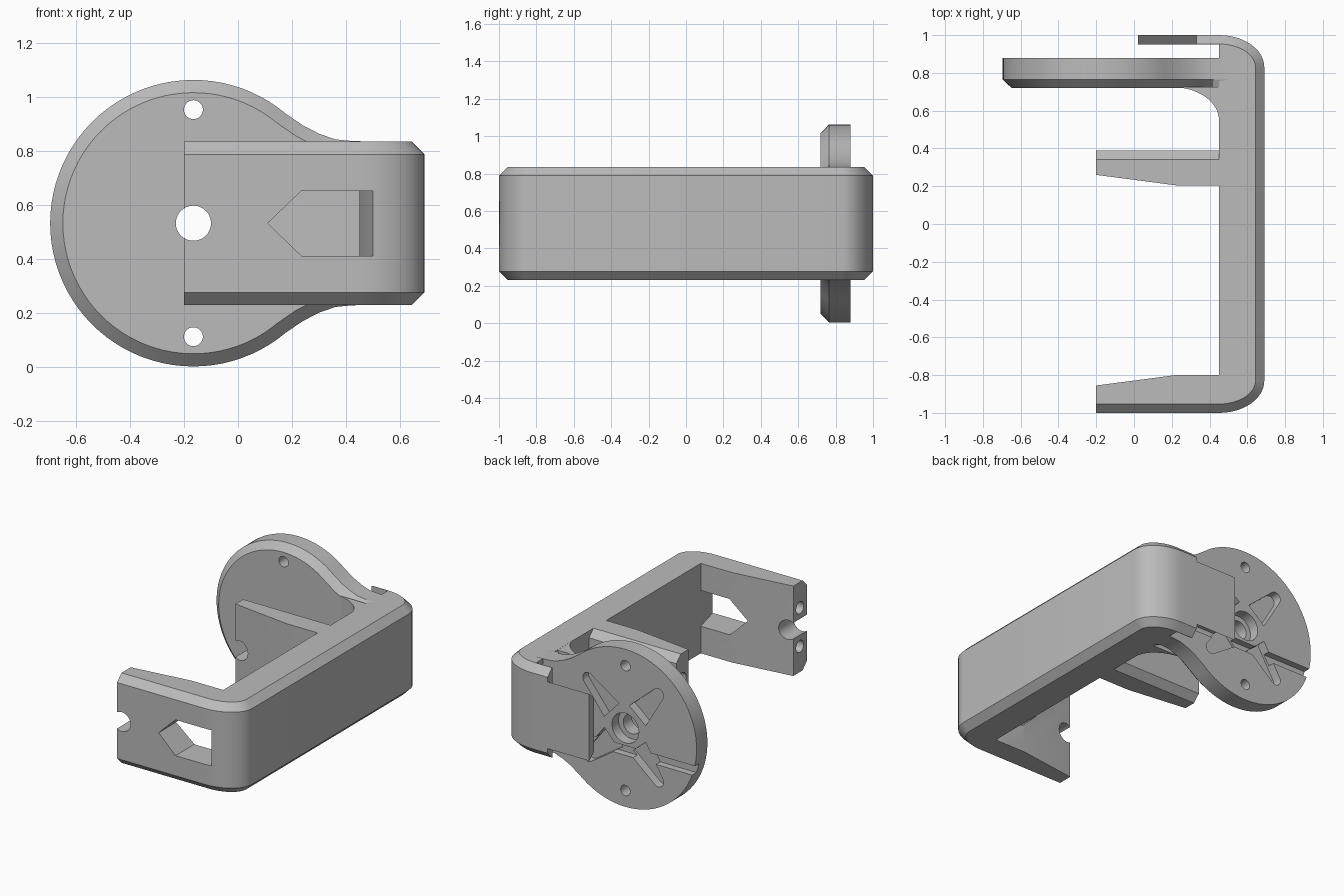
import bpy, bmesh, math
from mathutils import Vector, Matrix

cube = bpy.data.objects.get("Cube")
if cube:
    bpy.data.objects.remove(cube)

mat = bpy.data.materials.new("plain grey")
mat.use_nodes = True
GREY = (0.5, 0.5, 0.5, 1)
mat.diffuse_color = GREY
mat.node_tree.nodes["Principled BSDF"].inputs["Base Color"].default_value = GREY

CX, CZ = -0.165, 0.533        # hub axis
LO, HI, C = 0.23, 0.835, 0.047  # frame height range and chamfer


def finish(name, bm):
    bmesh.ops.recalc_face_normals(bm, faces=bm.faces)
    mesh = bpy.data.meshes.new(name)
    bm.to_mesh(mesh)
    bm.free()
    mesh.materials.append(mat)
    obj = bpy.data.objects.new(name, mesh)
    bpy.context.collection.objects.link(obj)
    return obj


def loft(name, rings):
    """Skin a stack of matching rings and cap both ends."""
    bm = bmesh.new()
    vs = [[bm.verts.new(p) for p in ring] for ring in rings]
    n = len(rings[0])
    for a, b in zip(vs, vs[1:]):
        for i in range(n):
            j = (i + 1) % n
            bm.faces.new((a[i], a[j], b[j], b[i]))
    bm.faces.new(vs[0])
    bm.faces.new(vs[-1])
    return finish(name, bm)


def at_z(pts, z):
    return [(x, y, z) for x, y in pts]


def at_y(pts, y):
    return [(x, y, z) for x, z in pts]


def chamfered(name, full, inset):
    return loft(name, [at_z(inset, LO), at_z(full, LO + C),
                       at_z(full, HI - C), at_z(inset, HI)])


def rod(name, centre, radius, length, axis):
    bm = bmesh.new()
    turn = Matrix.Rotation(math.pi / 2, 4, "X" if axis == "Y" else "Y")
    bmesh.ops.create_cone(bm, cap_ends=True, segments=40, radius1=radius, radius2=radius,
                          depth=length, matrix=Matrix.Translation(centre) @ turn)
    return finish(name, bm)


def cut(obj, cutters):
    for c in cutters:
        mod = obj.modifiers.new("cut", "BOOLEAN")
        mod.operation, mod.solver, mod.object = "DIFFERENCE", "EXACT", c
        bpy.context.view_layer.objects.active = obj
        bpy.ops.object.modifier_apply(modifier=mod.name)
        bpy.data.objects.remove(c)


def arc(cx, cy, rx, ry, a0, a1, n):
    out = []
    for i in range(n + 1):
        a = math.radians(a0 + (a1 - a0) * i / n)
        out.append((cx + rx * math.cos(a), cy + ry * math.sin(a)))
    return out


# C-shaped frame: front arm, spine and back shoulder
def frame_profile(d):
    front = arc(0.45, -0.83, 0.24 - d, 0.17 - d, -90, 0, 12)
    back = arc(0.45, 0.83, 0.24 - d, 0.17 - d, 0, 90, 12)
    return ([(-0.2, -1 + d)] + front + back +
            [(0.33, 1 - d), (0.33, 0.95), (0.45, 0.95), (0.45, -0.8),
             (0.22, -0.8), (-0.2, -0.855)])


frame = chamfered("frame", frame_profile(0), frame_profile(C))


def arrow(right):
    return [(0.11, CZ), (0.235, 0.412), (right, 0.412), (right, 0.653), (0.235, 0.653)]


def end_cutters(y):
    """Hub notch and two pin holes at the free end of an arm."""
    pins = [rod("pin_cutter", (-0.2, y, CZ + s * 0.13), 0.04, 0.36, "X") for s in (-1, 1)]
    return [rod("notch_cutter", (CX, y, CZ), 0.065, 0.4, "Y")] + pins


window = loft("window_cutter", [at_y(arrow(0.505), -1.02), at_y(arrow(0.449), -0.79)])
cut(frame, [window] + end_cutters(-0.925))

# Second clamp arm
def arm_profile(d):
    return [(-0.2, 0.26), (0.22, 0.205), (0.5, 0.205), (0.5, 0.388 - d), (-0.2, 0.388 - d)]


inner_arm = chamfered("inner_arm", arm_profile(0), arm_profile(C))
cut(inner_arm, end_cutters(0.325))

# Dovetail tab at the back
def tab_ring(h, y):
    return at_y([(0.02, CZ - h), (0.34, CZ - h), (0.34, CZ + h), (0.02, CZ + h)], y)


loft("back_tab", [tab_ring(0.18, 0.95), tab_ring(0.225, 1.0)])

# Round mounting plate blending into the frame
upper = [(0.5, HI), (0.42, HI + 0.002), (0.36, 0.843), (0.3, 0.864), (0.24, 0.895)]
lower = [(x, 2 * CZ - z) for x, z in reversed(upper)]
outline = upper + arc(CX, CZ, 0.53, 0.53, 50, 310, 64) + lower


def inset(pts, d):
    out = []
    for i, (x, z) in enumerate(pts):
        a, b = Vector(pts[i - 1]), Vector(pts[(i + 1) % len(pts)])
        t = (b - a).normalized()
        out.append((x - t.y * d, z + t.x * d))
    return out


plate = loft("mounting_plate", [at_y(inset(outline, C), 0.72),
                                at_y(outline, 0.765), at_y(outline, 0.88)])
holes = [rod("screw_cutter", (CX, 0.8, CZ + s * 0.42), 0.035, 0.4, "Y") for s in (-1, 1)]
holes += [rod("hub_cutter", (CX, 0.8, CZ), 0.065, 0.4, "Y"),
          rod("counterbore_cutter", (CX, 0.89, CZ), 0.1, 0.16, "Y")]


# Tapered rounded pockets in an X on the back of the plate
def pocket(angle):
    shape = [(0.14, -0.08)] + arc(0.38, 0, 0.04, 0.04, -80, 80, 8) + [(0.14, 0.08)]
    c, s = math.cos(angle), math.sin(angle)
    pts = [(CX + u * c - v * s, CZ + u * s + v * c) for u, v in shape]
    return loft("pocket_cutter", [at_y(pts, 0.82), at_y(pts, 0.92)])


holes += [pocket(math.radians(a)) for a in (43, 130, 230, 317)]

# Straight groove across the plate under the hub
groove = [(-0.8, 0.35), (0.44, 0.35), (0.44, 0.415), (-0.8, 0.415)]
holes.append(loft("groove_cutter", [at_y(groove, 0.835), at_y(groove, 0.93)]))
cut(plate, holes)

# Curved gusset between plate and spine
gusset = arc(0.2, 0.55, 0.25, 0.175, 0, 90, 14) + [(0.5, 0.725), (0.5, 0.55)]
loft("gusset", [at_z(gusset, LO + 0.001), at_z(gusset, HI - 0.001)])

# Smooth curved faces, keep edges crisp
for obj in bpy.context.scene.objects:
    if obj.type == "MESH" and mat.name in obj.data.materials:
        bpy.ops.object.select_all(action="DESELECT")
        obj.select_set(True)
        bpy.context.view_layer.objects.active = obj
        bpy.ops.object.shade_smooth_by_angle(angle=math.radians(25))
